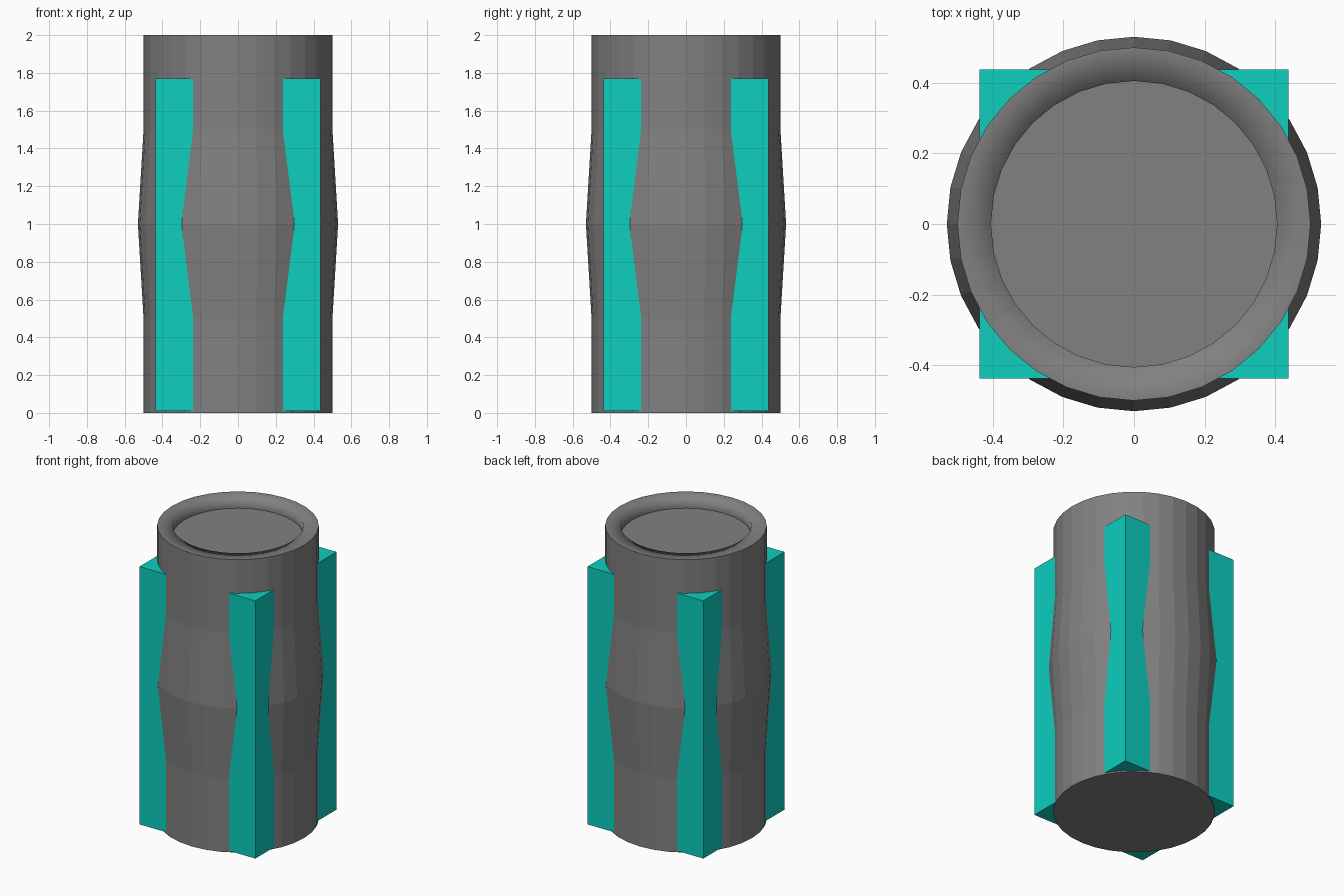
import bpy, bmesh, math

if "Cube" in bpy.data.objects:
    bpy.data.objects.remove(bpy.data.objects["Cube"])


def material(name, rgb):
    m = bpy.data.materials.new(name)
    m.diffuse_color = (*rgb, 1)
    m.use_nodes = True
    m.node_tree.nodes["Principled BSDF"].inputs["Base Color"].default_value = m.diffuse_color
    return m


def add_object(name, bm, mat):
    bmesh.ops.recalc_face_normals(bm, faces=bm.faces)
    me = bpy.data.meshes.new(name)
    bm.to_mesh(me)
    bm.free()
    me.materials.append(mat)
    ob = bpy.data.objects.new(name, me)
    bpy.context.collection.objects.link(ob)
    return ob


grey = material("dark grey", (0.22, 0.22, 0.22))
teal = material("teal", (0.004, 0.62, 0.52))

# Barrel: turned profile from base to recessed lid
SIDES = 32
profile = [(0.5, 0), (0.5, 0.5), (0.53, 1.0), (0.5, 1.5), (0.5, 2.0),
           (0.405, 2.0), (0.405, 1.93)]
bm = bmesh.new()
rings = []
for r, z in profile:
    rings.append([bm.verts.new((r * math.cos(2 * math.pi * i / SIDES),
                                r * math.sin(2 * math.pi * i / SIDES), z))
                  for i in range(SIDES)])
for k, (a, b) in enumerate(zip(rings, rings[1:])):
    for i in range(SIDES):
        j = (i + 1) % SIDES
        f = bm.faces.new((a[i], a[j], b[j], b[i]))
        f.smooth = k >= 4      # rim and inner wall blend smoothly
bm.faces.new(rings[0])
bm.faces.new(rings[-1])
# Crisp outer rim and lid border
for ring in (rings[4], rings[6]):
    for i in range(SIDES):
        bm.edges.get((ring[i], ring[(i + 1) % SIDES])).smooth = False
add_object("barrel", bm, grey)

# Square core whose corners show as four upright fins
bm = bmesh.new()
bmesh.ops.create_cube(bm, size=1)
bmesh.ops.scale(bm, vec=(0.875, 0.875, 1.76), verts=bm.verts)
bmesh.ops.translate(bm, vec=(0, 0, 0.89), verts=bm.verts)
add_object("corner_fins", bm, teal)
